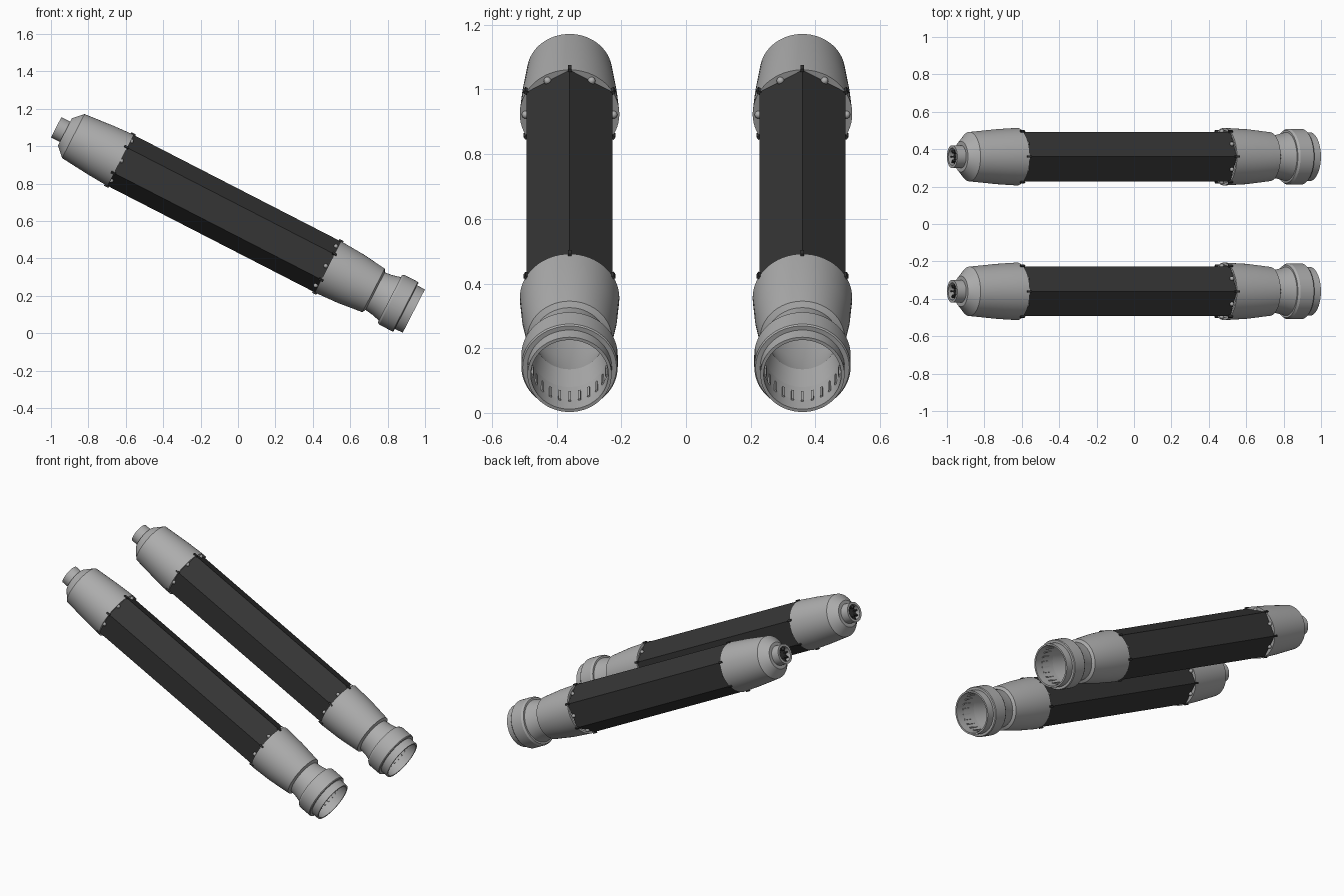
import bpy, bmesh, math
from mathutils import Matrix, Vector

cube = bpy.data.objects.get("Cube")
if cube:
    bpy.data.objects.remove(cube, do_unlink=True)


def material(name, value):
    m = bpy.data.materials.new(name)
    m.use_nodes = True
    colour = (value, value, value, 1)
    m.diffuse_color = colour
    m.node_tree.nodes["Principled BSDF"].inputs["Base Color"].default_value = colour
    return m


GREY = material("light grey metal", 0.42)
DARK = material("charcoal", 0.035)

TILT = math.radians(27.2)
HEIGHT = 0.535          # distance of the tube axis from the origin
BACK, FRONT = -0.98, 0.265   # ends of the hexagonal body


def frame(y):
    """Local x runs along the tube, local z is its upper side."""
    rot = Matrix.Rotation(TILT, 4, 'Y')
    return Matrix.Translation(Vector((0, y, 0))) @ rot @ Matrix.Translation((0, 0, HEIGHT))


def finish(bm, name, mat, place, smooth=True):
    bmesh.ops.recalc_face_normals(bm, faces=bm.faces)
    mesh = bpy.data.meshes.new(name)
    bm.to_mesh(mesh)
    bm.free()
    mesh.materials.append(mat)
    ob = bpy.data.objects.new(name, mesh)
    bpy.context.collection.objects.link(ob)
    ob.matrix_world = place
    if smooth:
        bpy.ops.object.select_all(action='DESELECT')
        ob.select_set(True)
        bpy.context.view_layer.objects.active = ob
        bpy.ops.object.shade_smooth_by_angle(angle=math.radians(30))
    return ob


def lathe(name, profile, mat, place, closed=True, sides=64):
    """Spin (along, radius) points round the local x axis."""
    bm = bmesh.new()
    rings = []
    for s, r in profile:
        rings.append([bm.verts.new((s, r * math.sin(a), r * math.cos(a)))
                      for a in (math.tau * i / sides for i in range(sides))])
    pairs = list(zip(rings, rings[1:]))
    if closed:
        pairs.append((rings[-1], rings[0]))
    else:
        bm.faces.new(rings[0])
        bm.faces.new(rings[-1])
    for a, b in pairs:
        for i in range(sides):
            j = (i + 1) % sides
            bm.faces.new((a[i], a[j], b[j], b[i]))
    return finish(bm, name, mat, place, smooth=sides > 6)


def blocks(name, stations, radius, size, count, mat, place):
    """Ring of small boxes round the axis, one ring per station."""
    bm = bmesh.new()
    for s in stations:
        for i in range(count):
            m = (Matrix.Rotation(math.tau * i / count, 4, 'X')
                 @ Matrix.Translation((s, 0, radius)) @ Matrix.Diagonal((*size, 1)))
            bmesh.ops.create_cube(bm, size=1, matrix=m)
    return finish(bm, name, mat, place, smooth=False)


def rivets(name, stations, place):
    """One domed rivet in the middle of each body face."""
    bm = bmesh.new()
    for s in stations:
        for i in range(6):
            m = (Matrix.Rotation(math.tau * (i + 0.5) / 6, 4, 'X')
                 @ Matrix.Translation((s, 0, 0.136)))
            bmesh.ops.create_uvsphere(bm, u_segments=12, v_segments=8, radius=0.012, matrix=m)
    return finish(bm, name, GREY, place)


def build_tube(side, y):
    p = frame(y)
    # Six-sided body
    lathe(side + "_body", [(BACK, 0.153), (FRONT, 0.153)], DARK, p, closed=False, sides=6)
    # Tapered rear cap with chamfered shoulder
    lathe(side + "_rear_cap", [(BACK, 0.154), (-1.1, 0.147), (-1.265, 0.132),
                               (-1.315, 0.082), (-1.315, 0.03), (BACK, 0.03)], GREY, p)
    # Rear nozzle with dark recessed socket
    lathe(side + "_nozzle", [(-1.30, 0.061), (-1.368, 0.061), (-1.368, 0.046),
                             (-1.30, 0.046)], GREY, p)
    lathe(side + "_nozzle_socket", [(-1.335, 0.047), (-1.32, 0.047)], DARK, p, closed=False)
    blocks(side + "_socket_teeth", [-1.345], 0.036, (0.02, 0.008, 0.018), 8, DARK, p)
    # Hollow front cap, groove, neck, collar and muzzle
    lathe(side + "_front_cap", [(FRONT, 0.154), (0.40, 0.147), (0.54, 0.131), (0.55, 0.112),
                                (0.54, 0.106), (0.40, 0.135), (FRONT, 0.14)], GREY, p)
    lathe(side + "_neck", [(0.54, 0.112), (0.59, 0.118), (0.645, 0.132),
                           (0.645, 0.118), (0.54, 0.106)], GREY, p)
    lathe(side + "_collar", [(0.638, 0.141), (0.65, 0.149), (0.73, 0.149), (0.735, 0.145),
                             (0.735, 0.122), (0.638, 0.117)], GREY, p)
    lathe(side + "_muzzle", [(0.72, 0.131), (0.782, 0.130), (0.782, 0.120),
                             (0.72, 0.120)], GREY, p)
    blocks(side + "_bore_ribs", [0.70], 0.119, (0.06, 0.008, 0.008), 24, GREY, p)
    # Corner pins and face rivets at both joints
    blocks(side + "_corner_pins", [BACK - 0.005, FRONT], 0.147, (0.026, 0.011, 0.028), 6, DARK, p)
    rivets(side + "_rivets", [BACK + 0.004, FRONT - 0.012], p)


for side, y in (("right", -0.36), ("left", 0.36)):
    build_tube(side, y)
